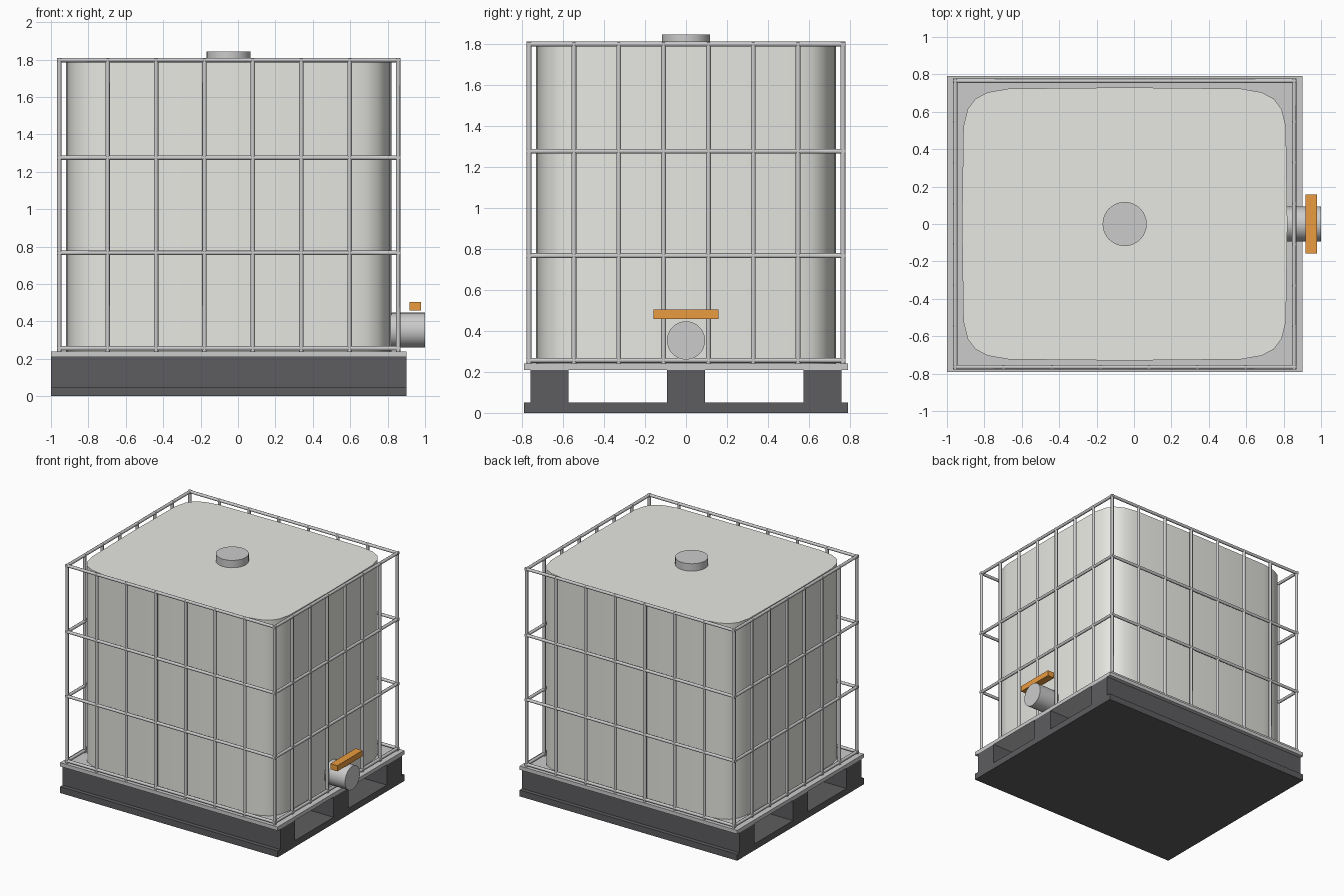
import bpy, bmesh
from math import cos, sin, tau, radians, copysign
from mathutils import Vector, Matrix

if "Cube" in bpy.data.objects:
    bpy.data.objects.remove(bpy.data.objects["Cube"])

CX = -0.05  # centre line of pallet, tank and cage


def material(name, rgb):
    m = bpy.data.materials.new(name)
    m.diffuse_color = (*rgb, 1)
    m.use_nodes = True
    m.node_tree.nodes["Principled BSDF"].inputs["Base Color"].default_value = m.diffuse_color
    return m


def finish(name, bm, mat=None, smooth=False):
    bmesh.ops.recalc_face_normals(bm, faces=bm.faces)
    me = bpy.data.meshes.new(name)
    bm.to_mesh(me)
    bm.free()
    ob = bpy.data.objects.new(name, me)
    bpy.context.collection.objects.link(ob)
    if mat:
        me.materials.append(mat)
    if smooth:
        bpy.ops.object.select_all(action='DESELECT')
        ob.select_set(True)
        bpy.context.view_layer.objects.active = ob
        bpy.ops.object.shade_smooth_by_angle(angle=radians(46))
    return ob


def box(name, lo, hi, mat=None):
    lo, hi = Vector(lo), Vector(hi)
    bm = bmesh.new()
    mx = Matrix.Translation((lo + hi) / 2) @ Matrix.Diagonal((*(hi - lo), 1))
    bmesh.ops.create_cube(bm, size=1, matrix=mx)
    return finish(name, bm, mat)


def add_rod(bm, a, b, r, sides):
    a, b = Vector(a), Vector(b)
    d = b - a
    mx = Matrix.Translation((a + b) / 2) @ d.to_track_quat('Z', 'Y').to_matrix().to_4x4()
    bmesh.ops.create_cone(bm, cap_ends=True, segments=sides, radius1=r, radius2=r,
                          depth=d.length, matrix=mx)


def cylinder(name, a, b, r, sides=32):
    bm = bmesh.new()
    add_rod(bm, a, b, r, sides)
    return finish(name, bm, smooth=True)


plastic = material("tank_plastic", (0.8, 0.8, 0.76))
dark = material("pallet_dark", (0.11, 0.11, 0.115))
orange = material("handle_orange", (0.82, 0.33, 0.05))

# Pallet: bottom sheet, three runners, deck
box("pallet_base", (-1, -0.79, 0), (0.9, 0.79, 0.05), dark)
for i, y in enumerate((-0.665, 0, 0.665)):
    box(f"pallet_runner_{i + 1}", (-1, y - 0.093, 0.05), (0.9, y + 0.093, 0.21), dark)
box("pallet_deck", (-1, -0.79, 0.21), (0.9, 0.79, 0.24))

# Tank: extruded superellipse
bm = bmesh.new()
ring = []
for i in range(24):
    c, s = cos(tau * i / 24), sin(tau * i / 24)
    c, s = (0 if abs(v) < 1e-6 else copysign(abs(v) ** 0.25, v) for v in (c, s))
    ring.append(bm.verts.new((CX + 0.87 * c, 0.73 * s, 0.24)))
base = bm.faces.new(ring)
top = bmesh.ops.extrude_face_region(bm, geom=[base], use_keep_orig=True)
bmesh.ops.translate(bm, vec=(0, 0, 1.545),
                    verts=[g for g in top["geom"] if isinstance(g, bmesh.types.BMVert)])
finish("tank", bm, plastic, smooth=True)
cylinder("fill_cap", (CX, 0, 1.78), (CX, 0, 1.843), 0.118)

# Cage: four rail rings and seven bays of uprights on each side
HX, HY, R, BAYS = 0.906, 0.765, 0.012, 7
bm = bmesh.new()
for z in (0.256, 0.766, 1.275, 1.797):
    for s in (-1, 1):
        add_rod(bm, (CX - HX - R, s * HY, z), (CX + HX + R, s * HY, z), R, 8)
        add_rod(bm, (CX + s * HX, -HY - R, z), (CX + s * HX, HY + R, z), R, 8)
for i in range(BAYS + 1):
    t = 2 * i / BAYS - 1
    spots = [(CX + t * HX, s * HY) for s in (-1, 1)]
    if 0 < i < BAYS:
        spots += [(CX + s * HX, t * HY) for s in (-1, 1)]
    for x, y in spots:
        add_rod(bm, (x, y, 0.24), (x, y, 1.805), R, 8)
finish("cage", bm, smooth=True)

# Outlet valve and its handle
cylinder("outlet_valve", (0.8, 0, 0.353), (1.0, 0, 0.353), 0.093)
box("valve_handle", (0.918, -0.158, 0.458), (0.978, 0.158, 0.503), orange)
